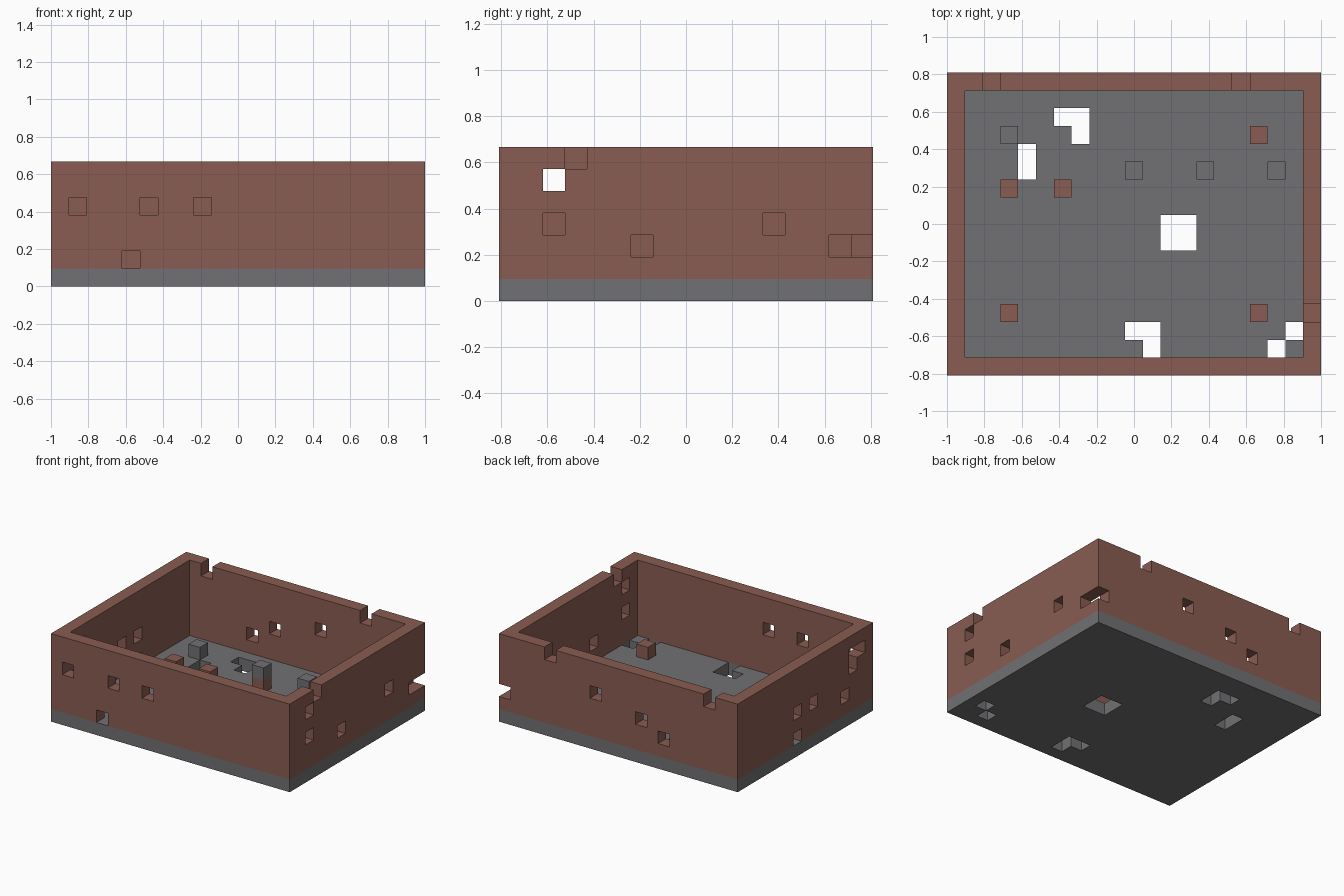
import bpy, bmesh
from mathutils import Vector

if "Cube" in bpy.data.objects:
    bpy.data.objects.remove(bpy.data.objects["Cube"], do_unlink=True)

NX, NY, NZ = 21, 17, 7          # size of the room in blocks
U = 2 / NX                      # edge of one block


def material(name, rgb):
    m = bpy.data.materials.new(name)
    m.use_nodes = True
    m.diffuse_color = (*rgb, 1)
    m.node_tree.nodes["Principled BSDF"].inputs["Base Color"].default_value = (*rgb, 1)
    return m


stone = material("stone grey", (0.165, 0.162, 0.17))
brick = material("brick brown", (0.25, 0.108, 0.084))


def block_range(xs, ys, zs):
    return {(x, y, z) for x in xs for y in ys for z in zs}


# Floor slab with missing blocks
floor = block_range(range(NX), range(NY), [0])
floor -= {(6, 14, 0), (7, 14, 0), (7, 13, 0), (4, 11, 0), (4, 12, 0)}
floor -= block_range([12, 13], [7, 8], [0])
floor -= {(10, 2, 0), (11, 2, 0), (11, 1, 0), (18, 1, 0), (19, 2, 0)}

# Walls with missing blocks, given as (place along the wall, height)
levels = range(1, NZ)
front_gaps = [(1, 4), (5, 4), (8, 4), (4, 1)]
back_gaps = [(2, 6), (16, 6), (6, 2), (8, 3), (12, 4), (20, 2)]
left_gaps = [(2, 5), (3, 6), (2, 3), (6, 2), (12, 3), (15, 2)]
right_gaps = [(9, 3), (9, 1), (7, 3), (3, 2), (2, 5), (1, 5), (2, 4)]

front = block_range(range(NX), [0], levels) - {(x, 0, z) for x, z in front_gaps}
back = block_range(range(NX), [NY - 1], levels) - {(x, NY - 1, z) for x, z in back_gaps}
inner = range(1, NY - 1)
left = block_range([NX - 1], inner, levels) - {(NX - 1, y, z) for y, z in left_gaps}
right = block_range([0], inner, levels) - {(0, y, z) for y, z in right_gaps}

# Loose blocks and short posts on the floor
brick_blocks = {(x, y, 1) for x, y in [(3, 3), (17, 3), (17, 13), (3, 10), (6, 10)]}
posts = [(10, 11), (14, 11), (18, 11)]
brick_blocks |= {(x, y, 1) for x, y in posts}
stone_blocks = {(x, y, 2) for x, y in posts} | {(3, 13, 1)}

parts = [
    ("floor", floor, stone),
    ("front_wall", front, brick),
    ("back_wall", back, brick),
    ("left_wall", left, brick),
    ("right_wall", right, brick),
    ("brick_blocks", brick_blocks, brick),
    ("stone_blocks", stone_blocks, stone),
]
solid = set().union(*(cells for _, cells, _ in parts))


def build(name, cells, mat):
    """Make one object from the exposed sides of its blocks."""
    bm = bmesh.new()
    for cell in sorted(cells):
        centre = Vector(cell) + Vector((0.5, 0.5, 0.5))
        for axis in range(3):
            for sign in (-1, 1):
                out = Vector((0, 0, 0))
                out[axis] = sign
                if tuple(int(c + o) for c, o in zip(cell, out)) in solid:
                    continue
                a, b = Vector((0, 0, 0)), Vector((0, 0, 0))
                a[(axis + 1) % 3] = 0.5
                b[(axis + 2) % 3] = 0.5 * sign
                mid = centre + out * 0.5
                corners = [mid - a - b, mid + a - b, mid + a + b, mid - a + b]
                bm.faces.new([bm.verts.new((p - Vector((NX / 2, NY / 2, 0))) * U)
                              for p in corners])
    bmesh.ops.remove_doubles(bm, verts=bm.verts, dist=U / 100)
    mesh = bpy.data.meshes.new(name)
    bm.to_mesh(mesh)
    bm.free()
    mesh.materials.append(mat)
    bpy.context.collection.objects.link(bpy.data.objects.new(name, mesh))


for part in parts:
    build(*part)
